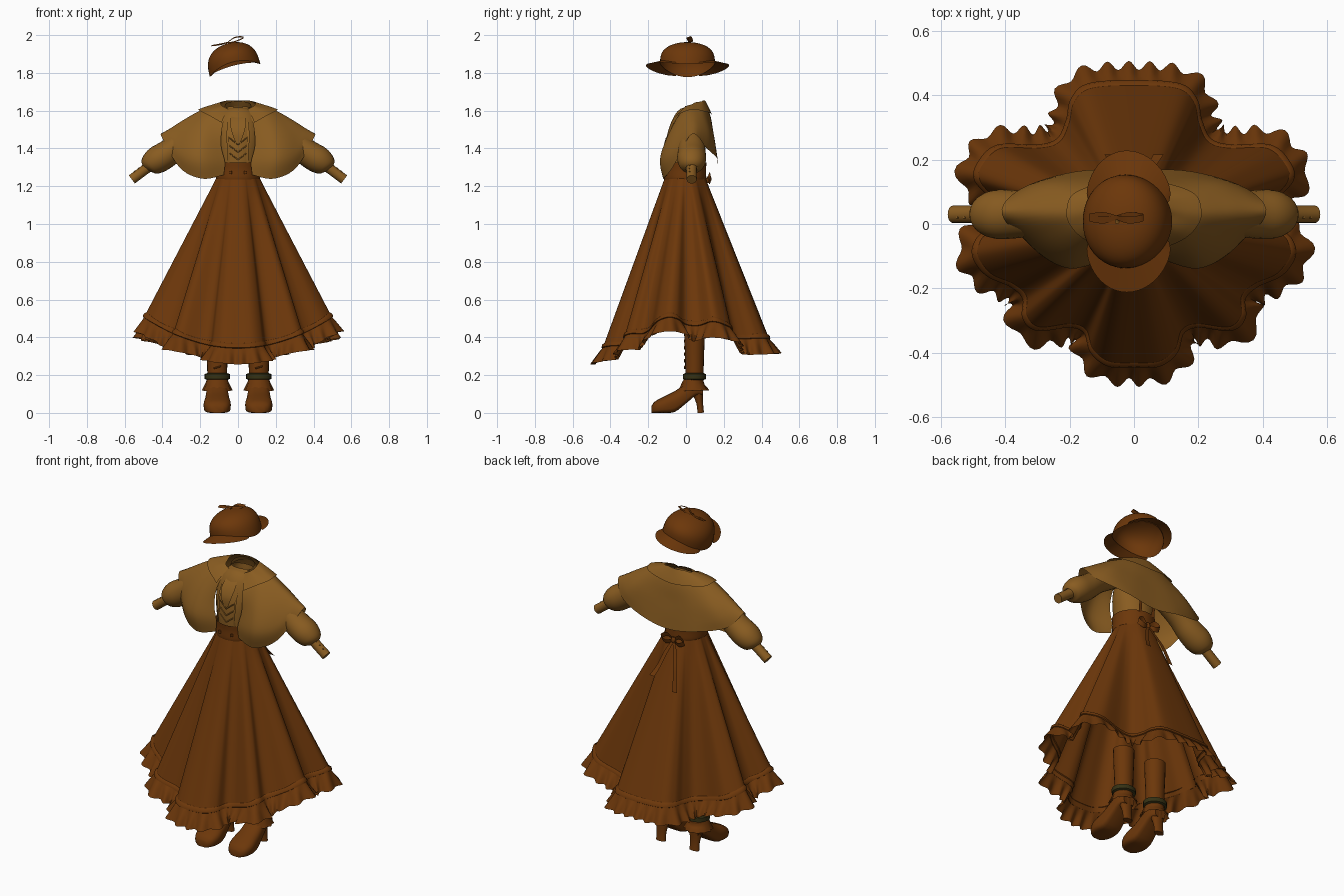
import bpy, bmesh, math
from mathutils import Vector, Matrix

if "Cube" in bpy.data.objects:
    bpy.data.objects.remove(bpy.data.objects["Cube"])
PARTS = []


def material(name, rgb):
    m = bpy.data.materials.new(name)
    m.use_nodes = True
    m.diffuse_color = (*rgb, 1)
    m.node_tree.nodes["Principled BSDF"].inputs["Base Color"].default_value = (*rgb, 1)
    return m


BROWN = material("russet brown", (0.15, 0.038, 0.003))
TAN = material("golden tan", (0.25, 0.107, 0.015))
OLIVE = material("dark olive", (0.036, 0.031, 0.007))


def spline(pts, steps, closed=False):
    """Smooth curve through tuples of any length."""
    out, n = [], len(pts)
    pick = (lambda i: pts[i % n]) if closed else (lambda i: pts[max(0, min(n - 1, i))])
    for i in range(n if closed else n - 1):
        a, b, c, d = (pick(i + k) for k in (-1, 0, 1, 2))
        for s in range(steps):
            t = s / steps
            out.append(tuple(q + t * (r - p) / 2 + t * t * (p - 2.5 * q + 2 * r - e / 2)
                             + t ** 3 * (1.5 * (q - r) + (e - p) / 2)
                             for p, q, r, e in zip(a, b, c, d)))
    return out if closed else out + [tuple(pts[-1])]


def grid(name, rows, mat, closed=False, caps=False, matrix=None):
    """Surface through rows of points."""
    bm = bmesh.new()
    vs = [[bm.verts.new(p) for p in row] for row in rows]
    n = len(rows[0])
    for r, s in zip(vs, vs[1:]):
        for j in range(n if closed else n - 1):
            k = (j + 1) % n
            bm.faces.new((r[j], r[k], s[k], s[j]))
    if caps:
        bm.faces.new(vs[0])
        bm.faces.new(vs[-1])
    bmesh.ops.recalc_face_normals(bm, faces=bm.faces)
    if matrix:
        bm.transform(matrix)
    mesh = bpy.data.meshes.new(name)
    bm.to_mesh(mesh)
    bm.free()
    mesh.materials.append(mat)
    ob = bpy.data.objects.new(name, mesh)
    bpy.context.collection.objects.link(ob)
    PARTS.append(ob)


def tube(name, stations, mat, n=20, steps=4, caps=False, wave=0):
    """Elliptical tube through (x, y, z, side radius, depth radius)."""
    path = spline(stations, steps)
    rows = []
    for i, (x, y, z, ra, rb) in enumerate(path):
        a, b = path[max(0, i - 1)], path[min(len(path) - 1, i + 1)]
        t = (Vector(b[:3]) - Vector(a[:3])).normalized()
        u = t.cross(Vector((0, 1, 0))).normalized()
        v = u.cross(t)
        rows.append([])
        for k in range(n):
            w = 1 + wave * i / len(path) * (-1) ** k
            ang = math.tau * k / n
            rows[-1].append(Vector((x, y, z)) + w * (u * ra * math.cos(ang) + v * rb * math.sin(ang)))
    grid(name, rows, mat, True, caps)


def ribbon(name, pts, across, mat):
    """Flat strip along (x, y, z, half width)."""
    side = Vector(across).normalized()
    grid(name, [[Vector(p[:3]) + side * p[3] * k for k in (-1, 1)] for p in spline(pts, 6)], mat)


# Skirt: the lobed hem outline, front centre round to back centre
half = [(0, -.44), (.08, -.435), (.13, -.395), (.15, -.335), (.2, -.315), (.3, -.325), (.34, -.29),
        (.34, -.23), (.38, -.19), (.455, -.155), (.495, -.1), (.485, -.05), (.435, 0), (.435, .07),
        (.49, .14), (.475, .195), (.42, .24), (.3, .24), (.235, .26), (.205, .32), (.19, .385),
        (.14, .43), (0, .44)]
dense = [Vector(p) for p in spline(half + [(-x, y) for x, y in half[-2:0:-1]], 16, True)]
dense.append(dense[0])
lengths = [(b - a).length for a, b in zip(dense, dense[1:])]
COUNT, WAVES = 416, 52
hem, run, i = [], 0, 0
for k in range(COUNT):
    goal = sum(lengths) * k / COUNT
    while run + lengths[i] < goal:
        run += lengths[i]
        i += 1
    p = dense[i].lerp(dense[i + 1], (goal - run) / lengths[i])
    back = max(0, p.y)
    hem.append(Vector((p.x, p.y, .345 + (.165 - .25 * back) * (abs(p.x) / .5) ** 2 + .11 * back)))
outward = []
for k in range(COUNT):
    t = hem[(k + 3) % COUNT] - hem[k - 3]
    outward.append(Vector((t.y, -t.x, 0)).normalized())


def waist(p):
    a = math.atan2(p.y, p.x)
    return Vector((.112 * math.cos(a), -.005 + .105 * math.sin(a), 1.25))


grid("skirt", [[waist(p).lerp(p, r / 14) for p in hem] for r in range(15)], BROWN, True)
grid("hem_band", [[p + o * d + Vector((0, 0, dz)) for p, o in zip(hem, outward)]
                  for d, dz in ((-.01, .024), (.003, .016), (.007, 0), (-.002, -.006))], BROWN, True)
ruffle = []
for r in range(5):
    f = r / 4
    ruffle.append([p + o * (.052 * f + .014 * f ** .7 * math.sin(math.tau * WAVES * k / COUNT))
                   - Vector((0, 0, .082 * f + .006 * f * math.cos(math.tau * 7 * k / COUNT)))
                   for k, (p, o) in enumerate(zip(hem, outward))])
grid("hem_ruffle", ruffle, BROWN, True)

# Waistband, buttons and back bow
tube("waistband", [(0, -.005, z, r, r - .006) for z, r in
                   ((1.235, .116), (1.25, .118), (1.29, .117), (1.325, .12))], BROWN, 32)
for s in (-1, 1):
    tube("waistband_button", [(s * .04, -.115, 1.265, .007, .006), (s * .04, -.115, 1.28, .007, .006)],
         BROWN, 8, 1, True)
    ribbon("bow_loop", [(0, .112, 1.235, .008), (s * .04, .12, 1.262, .014), (s * .075, .125, 1.24, .016),
                        (s * .04, .13, 1.222, .014), (0, .118, 1.235, .008)], (0, .4, 1), BROWN)
    ribbon("bow_tail", [(0, .118, 1.235, .008), (s * .03, .145, 1.17, .012),
                        (s * .055, .18, 1.09, .013), (s * .075, .215, 1.01 + s * .03, .016)],
           (1, 0, 0), BROWN)
    ribbon("back_strap", [(s * .045, .105, 1.31, .01), (s * .045, .112, 1.4, .01),
                          (s * .05, .112, 1.5, .01)], (1, 0, 0), BROWN)
tube("bow_knot", [(0, .115, 1.218, .01, .008), (0, .118, 1.235, .014, .012), (0, .115, 1.252, .01, .008)],
     BROWN, 10, 2, True)

# Blouse body, neckcloth and front lacing
tube("blouse", [(0, -.005, 1.24, .105, .1), (0, -.005, 1.34, .113, .106), (0, 0, 1.45, .125, .103),
                (0, .02, 1.55, .115, .085), (0, .04, 1.595, .08, .055), (0, .045, 1.615, .065, .05)],
     TAN, 32)
ribbon("neckcloth", [(0, -.02, 1.6, .018), (0, -.08, 1.55, .042), (0, -.112, 1.49, .034),
                     (0, -.115, 1.43, .012)], (1, 0, 0), TAN)
for s in (-1, 1):
    ribbon("blouse_placket", [(s * .05, -.1, 1.31, .006), (s * .05, -.108, 1.38, .006),
                              (s * .055, -.103, 1.46, .006), (s * .05, -.075, 1.54, .006)], (1, 0, 0), TAN)
    for z in (1.34, 1.38, 1.42):
        tube("front_lace", [(0, -.114, z, .003, .003), (s * .045, -.104, z + .035, .003, .003)], TAN, 6, 2)

# Cape: columns from front edge to back centre, each running neck to hem
cols = [
    [(.05, -.01, 1.605), (.08, -.07, 1.53), (.09, -.095, 1.42), (.07, -.103, 1.33), (.075, -.1, 1.26)],
    [(.08, 0, 1.62), (.15, -.04, 1.57), (.19, -.1, 1.46), (.2, -.138, 1.34), (.19, -.12, 1.24)],
    [(.09, .03, 1.63), (.19, 0, 1.59), (.28, -.04, 1.49), (.31, -.075, 1.38), (.31, -.07, 1.3)],
    [(.09, .05, 1.64), (.2, .04, 1.6), (.29, .035, 1.55), (.36, .03, 1.505), (.41, .03, 1.475)],
    [(.08, .08, 1.645), (.18, .09, 1.59), (.26, .115, 1.51), (.31, .12, 1.45), (.35, .11, 1.4)],
    [(.05, .09, 1.65), (.1, .12, 1.58), (.14, .142, 1.49), (.17, .155, 1.41), (.18, .163, 1.35)],
    [(0, .1, 1.65), (0, .13, 1.57), (0, .145, 1.48), (0, .158, 1.4), (0, .168, 1.32)]]
cols += [[(-x, y, z) for x, y, z in c] for c in cols[-2::-1]]
flat = [sum(c, ()) for c in cols]
sheet = [spline([c[i:i + 3] for i in range(0, len(c), 3)], 5) for c in spline(flat, 6)]
grid("cape", sheet, TAN)

# Collar lying on the cape, with a short stand at the neck
core = Vector((0, .04, 1.45))
collar = []
for c in sheet:
    collar.append([Vector(p) + (Vector(p) - core).normalized() * (.004 + .0016 * j)
                   for j, p in enumerate(c[:6])])
grid("collar", collar, TAN)
tube("neck_stand", [(0, .055, 1.6, .08, .06), (0, .042, 1.628, .07, .055)], TAN, 24, 2)

# Cap: dome and two brims, tipped to one side
TIP = Matrix.Translation((-.015, .008, 1.812)) @ Matrix.Rotation(-.25, 4, 'Y')


def cap_point(ang, f, extra=0):
    """f runs from the base edge (0) to the crown (1)."""
    r = max(0.002, 1 - f ** 3) ** .5
    rim = .042 * math.sin(ang) ** 2
    return Vector(((.138 * r + extra * .6) * math.cos(ang), (.145 * r + extra) * math.sin(ang),
                   rim * (1 - f) + .15 * f))


around = [math.tau * k / 40 for k in range(40)]
grid("cap_dome", [[cap_point(a, 1 - (1 - i / 12) ** 1.6) for a in around] for i in range(13)],
     BROWN, True, matrix=TIP)
for s, label in ((-1, "front_brim"), (1, "back_brim")):
    fan = [k / 12 * 1.15 for k in range(-12, 13)]
    rows = []
    for f in (0, .35, .7, 1):
        rows.append([cap_point(s * math.pi / 2 + a, 0, .075 * f * math.sqrt(max(0, math.cos(a * 1.36))))
                     + Vector((0, 0, .006 - .02 * f * math.cos(a))) for a in fan])
    grid(label, rows, BROWN, matrix=TIP)

# Cap bow
for s in (-1, 1):
    ribbon("cap_bow_loop", [(-.055, .02, 1.962, .007), (-.055 + s * .04, .012, 1.97 + s * .018, .011),
                            (-.055 + s * .085, .02, 1.966 + s * .022, .011),
                            (-.055 + s * .04, .026, 1.958 + s * .008, .011), (-.055, .02, 1.96, .007)],
           (0, 1, .3), BROWN)

for s in (-1, 1):
    # Sleeves with a puff above a tight cuff
    puff = [(.13, 1.53, .055), (.28, 1.445, .062), (.37, 1.375, .071), (.43, 1.338, .072),
            (.47, 1.31, .056), (.485, 1.295, .03)]
    tube("sleeve", [(s * x, .03, z, r, r * 1.05) for x, z, r in puff], TAN, 24)
    tube("cuff", [(s * x, .03, z, r, r) for x, z, r in
                  ((.465, 1.31, .03), (.49, 1.29, .027), (.562, 1.236, .027))], TAN, 16, 2, True)
    for k in range(3):
        x, z = .5 + .022 * k, 1.305 - .0165 * k
        tube("cuff_button", [(s * x, .02, z, .004, .004), (s * (x + .006), .02, z + .008, .004, .004)],
             TAN, 6, 1, True)

    # Boots: flat-soled foot, heel, shaft, strap and ankle frill
    foot = spline([(-.183, 0, .035, .03), (-.165, 0, .06, .057), (-.12, 0, .085, .072),
                   (-.06, .005, .115, .066), (0, .05, .155, .058), (.05, .09, .18, .052),
                   (.09, .095, .16, .035)], 3)
    rows = []
    for y, low, high, w in foot:
        ring = []
        for k in range(20):
            c, t = math.cos(math.tau * k / 20), math.sin(math.tau * k / 20)
            square = .45 if t < 0 else .85
            ring.append((s * .11 + w * math.copysign(abs(c) ** square, c), y,
                         (low + high) / 2 + (high - low) / 2 * math.copysign(abs(t) ** square, t)))
        rows.append(ring)
    grid("boot_foot", rows, BROWN, True, True)
    tube("boot_heel", [(s * .11, .078, 0, .03, .018), (s * .11, .073, .05, .03, .018),
                       (s * .11, .06, .12, .042, .032)], BROWN, 14, 3, True)
    tube("boot_shaft", [(s * .11, .045, z, r, r * .92) for z, r in
                        ((.11, .05), (.18, .052), (.28, .054), (.38, .058), (.45, .06))], BROWN, 20, 3)
    tube("ankle_strap", [(s * .11, .045, z, r, r * .92) for z, r in
                         ((.175, .055), (.18, .067), (.205, .067), (.21, .055))], OLIVE, 20, 1)
    tube("ankle_frill", [(s * .11, .045, .175, .055, .05), (s * .11, .04, .15, .064, .062),
                         (s * .11, .04, .118, .078, .078)], BROWN, 24, 3, wave=.07)
    for k in range(6):
        z = .235 + .035 * k
        tube("boot_lace", [(s * .11 - .02, -.006, z, .004, .004), (s * .11 + .02, -.006, z + .012, .004, .004)],
             BROWN, 6, 1, True)

# Soft shading with crisp edges
bpy.ops.object.select_all(action='DESELECT')
for ob in PARTS:
    ob.select_set(True)
bpy.context.view_layer.objects.active = PARTS[0]
bpy.ops.object.shade_smooth_by_angle(angle=math.radians(50))
